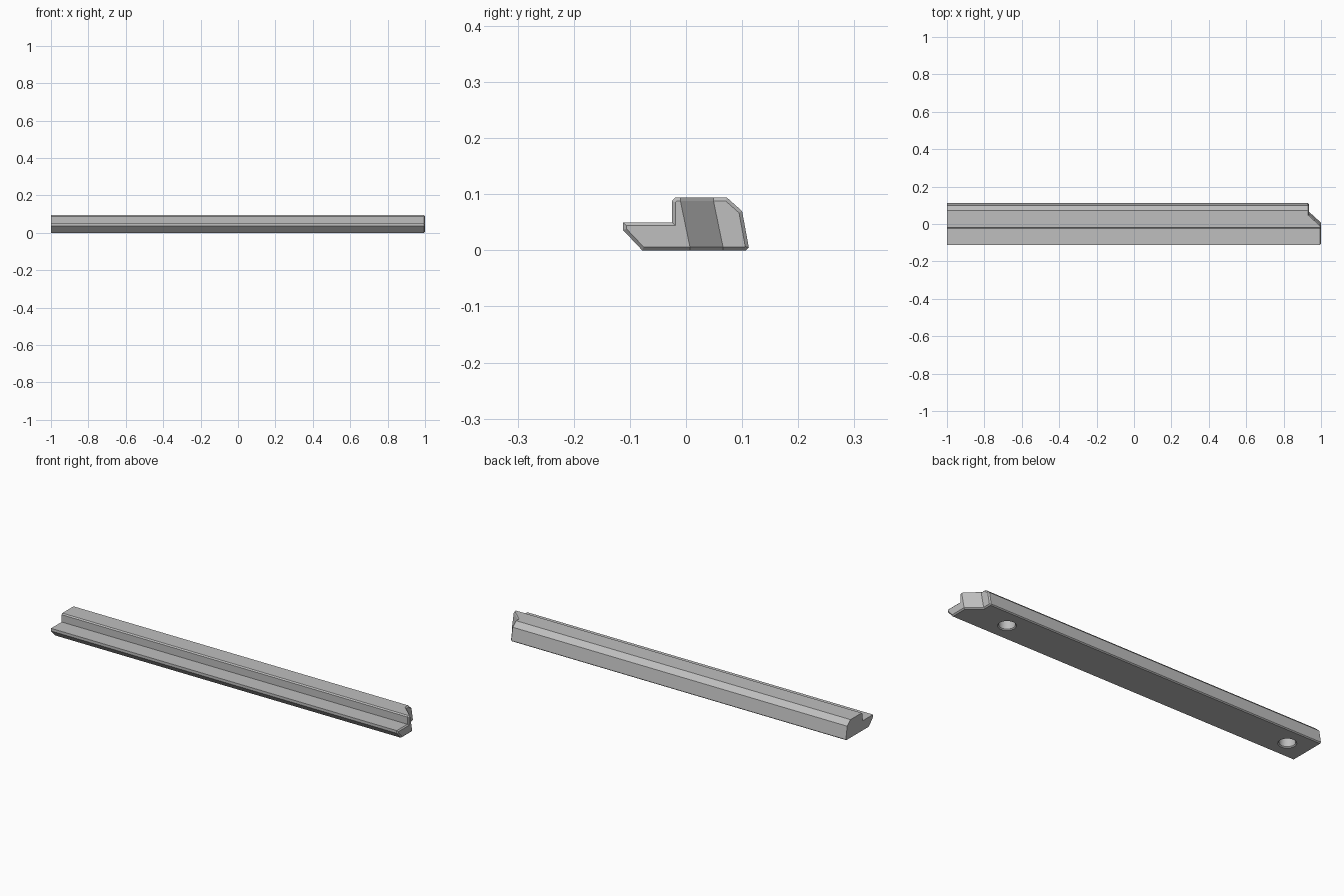
import bpy, bmesh
from mathutils import Vector

cube = bpy.data.objects.get("Cube")
if cube:
    bpy.data.objects.remove(cube, do_unlink=True)

grey = bpy.data.materials.new("plain grey")
grey.use_nodes = True
colour = (0.52, 0.52, 0.52, 1)
grey.diffuse_color = colour
grey.node_tree.nodes["Principled BSDF"].inputs["Base Color"].default_value = colour


def add_object(name, bm):
    bmesh.ops.recalc_face_normals(bm, faces=bm.faces)
    mesh = bpy.data.meshes.new(name)
    bm.to_mesh(mesh)
    bm.free()
    mesh.materials.append(grey)
    obj = bpy.data.objects.new(name, mesh)
    bpy.context.collection.objects.link(obj)
    return obj


def inset(points, dist):
    """Offset a counter-clockwise outline inwards with mitred corners."""
    result = []
    for i, p in enumerate(points):
        a = (p - points[i - 1]).normalized()
        b = (points[(i + 1) % len(points)] - p).normalized()
        na, nb = Vector((-a.y, a.x)), Vector((-b.y, b.x))
        result.append(p + (na + nb) * dist / (1 + na.dot(nb)))
    return result


# Stepped rail: cross-section (y, z), end position x at each point
LONG, SHORT, CHAMFER = 1.0, 0.935, 0.006
section = [
    (-0.078, 0, LONG), (0.007, 0, LONG), (0.066, 0, SHORT),
    (0.107, 0, SHORT), (0.112, 0.005, SHORT), (0.1, 0.07, SHORT),
    (0.073, 0.094, SHORT), (0.049, 0.094, SHORT), (-0.01, 0.094, LONG),
    (-0.019, 0.094, LONG), (-0.025, 0.088, LONG), (-0.025, 0.05, LONG),
    (-0.112, 0.05, LONG), (-0.112, 0.036, LONG),
]
outline = [Vector((y, z)) for y, z, x in section]
ends = [x for y, z, x in section]
bm = bmesh.new()


def ring(points, xs):
    return [bm.verts.new((x, p.x, p.y)) for p, x in zip(points, xs)]


rings = [
    ring(outline, [-1] * len(outline)),
    ring(outline, [x - CHAMFER for x in ends]),
    ring(inset(outline, CHAMFER), ends),
]
for r0, r1 in zip(rings, rings[1:]):
    for i in range(len(outline)):
        bm.faces.new((r0[i - 1], r0[i], r1[i], r1[i - 1]))
bm.faces.new(rings[0])
# Notched end: long front face, slanted face, short back face
tip = rings[2]
bm.faces.new(tip[:2] + tip[8:])
bm.faces.new((tip[1], tip[2], tip[7], tip[8]))
bm.faces.new(tip[2:8])
rail = add_object("stepped_rail", bm)

# Two blind holes with chamfered rims in the underside
for x in (-0.885, 0.755):
    bm = bmesh.new()
    loops = []
    for radius, z in ((0.048, -0.005), (0.038, 0.005), (0.038, 0.06)):
        loop = bmesh.ops.create_circle(bm, segments=32, radius=radius)["verts"]
        bmesh.ops.translate(bm, verts=loop, vec=(x, 0.014, z))
        loops.append(loop)
    for a, b in zip(loops, loops[1:]):
        for i in range(len(a)):
            bm.faces.new((a[i - 1], a[i], b[i], b[i - 1]))
    bm.faces.new(loops[0])
    bm.faces.new(loops[-1])
    cutter = add_object("hole_cutter", bm)
    cutter.hide_render = True
    mod = rail.modifiers.new("hole", "BOOLEAN")
    mod.operation = "DIFFERENCE"
    mod.solver = "EXACT"
    mod.object = cutter
    bpy.context.view_layer.objects.active = rail
    bpy.ops.object.modifier_apply(modifier=mod.name)
    bpy.data.objects.remove(cutter, do_unlink=True)

# Smooth hole walls, crisp edges elsewhere
bpy.ops.object.select_all(action="DESELECT")
rail.select_set(True)
bpy.context.view_layer.objects.active = rail
bpy.ops.object.shade_smooth_by_angle(angle=0.3)
